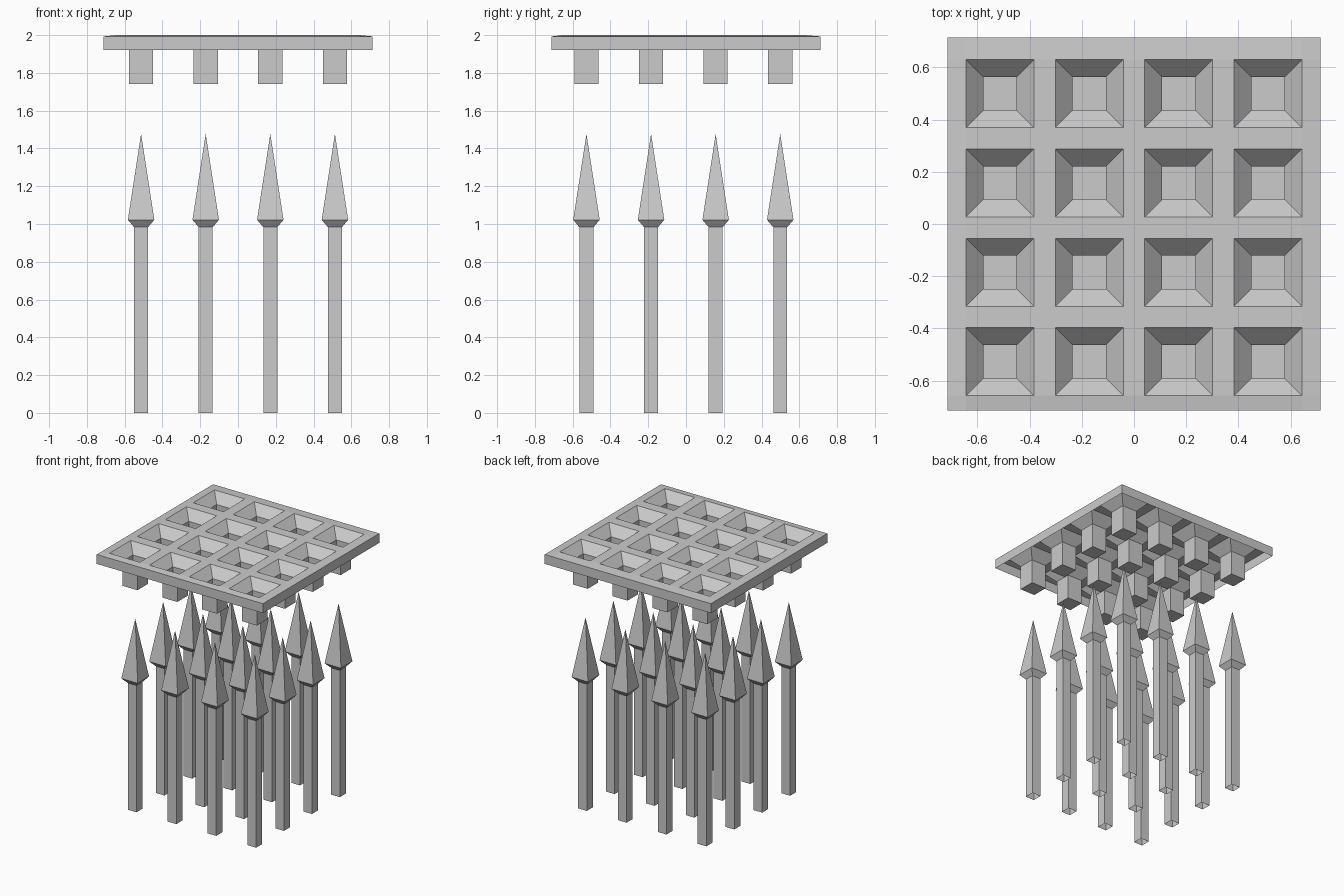
import bpy, bmesh

cube = bpy.data.objects.get("Cube")
if cube:
    bpy.data.objects.remove(cube, do_unlink=True)

GREY = (0.6, 0.6, 0.6, 1)
mat = bpy.data.materials.new("stone grey")
mat.use_nodes = True
mat.diffuse_color = GREY
mat.node_tree.nodes["Principled BSDF"].inputs["Base Color"].default_value = GREY

PITCH = 0.342
XS = [(i - 1.5) * PITCH for i in range(4)]
YS = [x - 0.014 for x in XS]
HALF, TOP, EDGE, UNDER = 0.713, 2.0, 1.993, 1.92
OPENING = 0.13


def square_stack(bm, cx, cy, profile, cap=False):
    """Join square rings given as (half width, z); a zero width is a point."""
    rings = []
    for h, z in profile:
        if h == 0:
            rings.append([bm.verts.new((cx, cy, z))] * 4)
        else:
            rings.append([bm.verts.new((cx + sx * h, cy + sy * h, z))
                          for sx, sy in ((-1, -1), (1, -1), (1, 1), (-1, 1))])
    for a, b in zip(rings, rings[1:]):
        for i in range(4):
            j = (i + 1) % 4
            corners = [a[i], a[j], b[j], b[i]]
            bm.faces.new(list(dict.fromkeys(corners)))
    if cap:
        bm.faces.new(rings[-1])


def finish(bm, name):
    bmesh.ops.remove_doubles(bm, verts=bm.verts, dist=0.0005)
    mesh = bpy.data.meshes.new(name)
    bm.to_mesh(mesh)
    bm.free()
    mesh.materials.append(mat)
    return mesh


def place(name, mesh, loc=(0, 0, 0)):
    obj = bpy.data.objects.new(name, mesh)
    obj.location = loc
    bpy.context.collection.objects.link(obj)


# Ceiling plate: a hollow slab, its top a lattice around the square openings
def lattice_lines(centres):
    edges = [c + s * OPENING for c in centres for s in (-1, 1)]
    return [-HALF] + edges + [HALF]


bm = bmesh.new()
gx, gy = lattice_lines(XS), lattice_lines(YS)
last = len(gx) - 1
grid = [[bm.verts.new((x, y, EDGE if {i, j} & {0, last} else TOP))
         for j, y in enumerate(gy)] for i, x in enumerate(gx)]
for i in range(last):
    for j in range(last):
        if not (i % 2 and j % 2):
            bm.faces.new((grid[i][j], grid[i + 1][j],
                          grid[i + 1][j + 1], grid[i][j + 1]))
square_stack(bm, 0, 0, [(HALF, UNDER), (HALF, EDGE)])

# Funnel-shaped sockets hanging below the openings
for x in XS:
    for y in YS:
        square_stack(bm, x, y, [(OPENING, TOP), (0.064, 1.93), (0.064, 1.74)], cap=True)
place("ceiling_plate", finish(bm, "ceiling_plate"))

# Spears: open square shaft, flared collar and pointed head
bm = bmesh.new()
square_stack(bm, 0, 0, [(0.037, 0), (0.037, 0.983), (0.07, 1.022), (0, 1.477)])
spear = finish(bm, "spear")
for x in XS:
    for y in YS:
        place("spear", spear, (x, y, 0))
